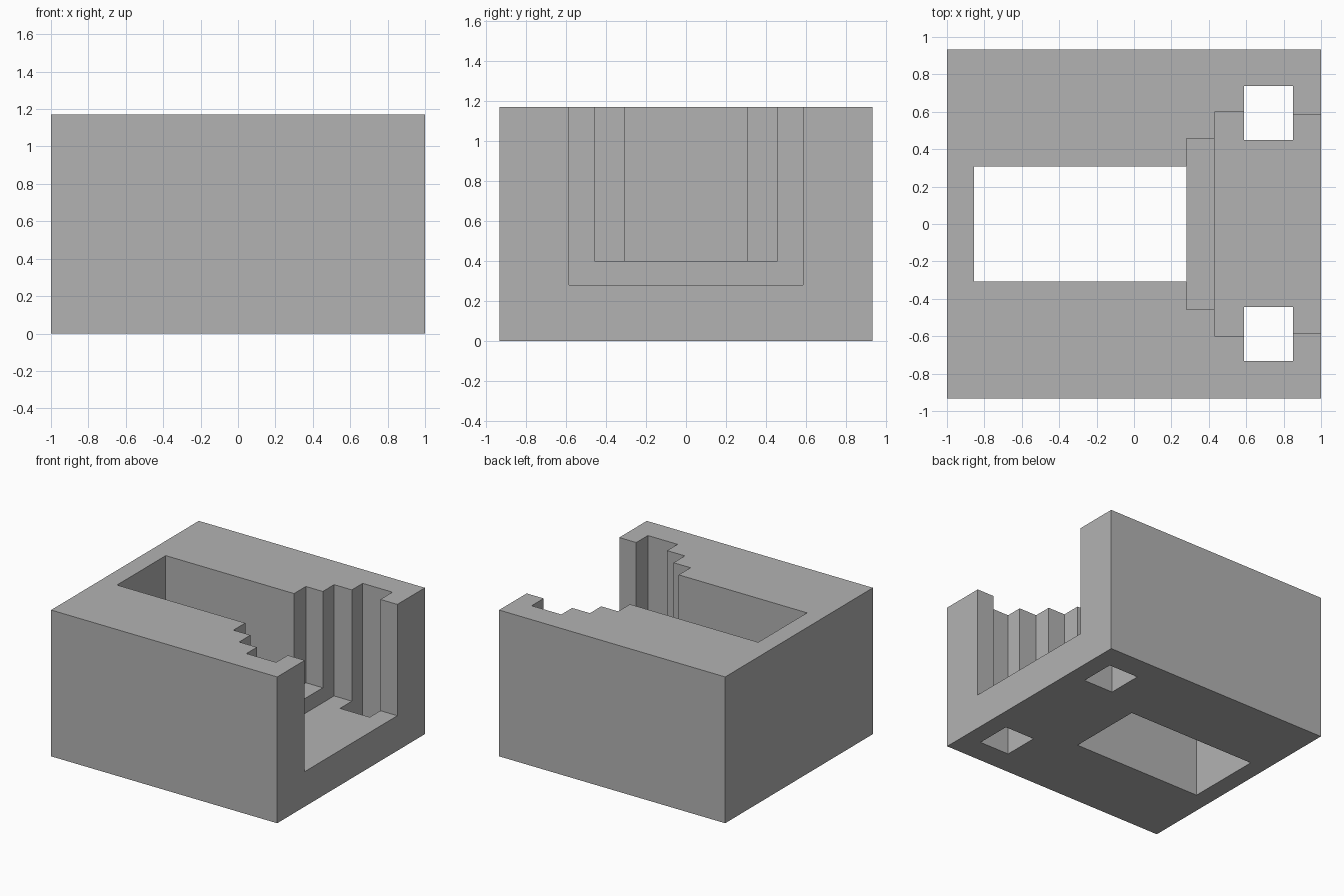
import bpy

if "Cube" in bpy.data.objects:
    bpy.data.objects.remove(bpy.data.objects["Cube"], do_unlink=True)

TOP = 1.17
grey = bpy.data.materials.new("plain grey")
grey.use_nodes = True
colour = (0.45, 0.45, 0.45, 1)
grey.diffuse_color = colour
grey.node_tree.nodes["Principled BSDF"].inputs["Base Color"].default_value = colour


def box(name, x, y, z):
    """Box spanning the given (low, high) ranges."""
    spans = (x, y, z)
    bpy.ops.mesh.primitive_cube_add(size=1, location=[(a + b) / 2 for a, b in spans])
    obj = bpy.context.object
    obj.name = name
    obj.scale = [b - a for a, b in spans]
    bpy.ops.object.transform_apply(location=True, rotation=False, scale=True)
    obj.data.materials.append(grey)
    return obj


def cut(target, name, x, y, floor):
    """Remove a pocket open at the top, down to the floor height."""
    cutter = box(name, x, y, (floor, TOP + 0.2))
    cutter.hide_render = True
    mod = target.modifiers.new(name, "BOOLEAN")
    mod.operation = "DIFFERENCE"
    mod.solver = "EXACT"
    mod.object = cutter
    bpy.context.view_layer.objects.active = target
    bpy.ops.object.modifier_apply(modifier=mod.name)
    bpy.data.objects.remove(cutter, do_unlink=True)


# Solid block
block = box("block", (-1, 1), (-0.933, 0.933), (0, TOP))

# Stepped recess: open end, inner pocket, middle ledge, through opening
cut(block, "open_end", (0.72, 1.2), (-0.585, 0.585), 0.28)
cut(block, "inner_pocket", (0.43, 0.75), (-0.6, 0.6), 0.28)
cut(block, "middle_ledge", (0.28, 0.5), (-0.457, 0.457), 0.4)
cut(block, "through_opening", (-0.855, 0.28), (-0.308, 0.308), -0.2)

# Square shafts through the recess corners
cut(block, "left_shaft", (0.587, 0.85), (0.45, 0.737), -0.2)
cut(block, "right_shaft", (0.587, 0.85), (-0.732, -0.443), -0.2)
